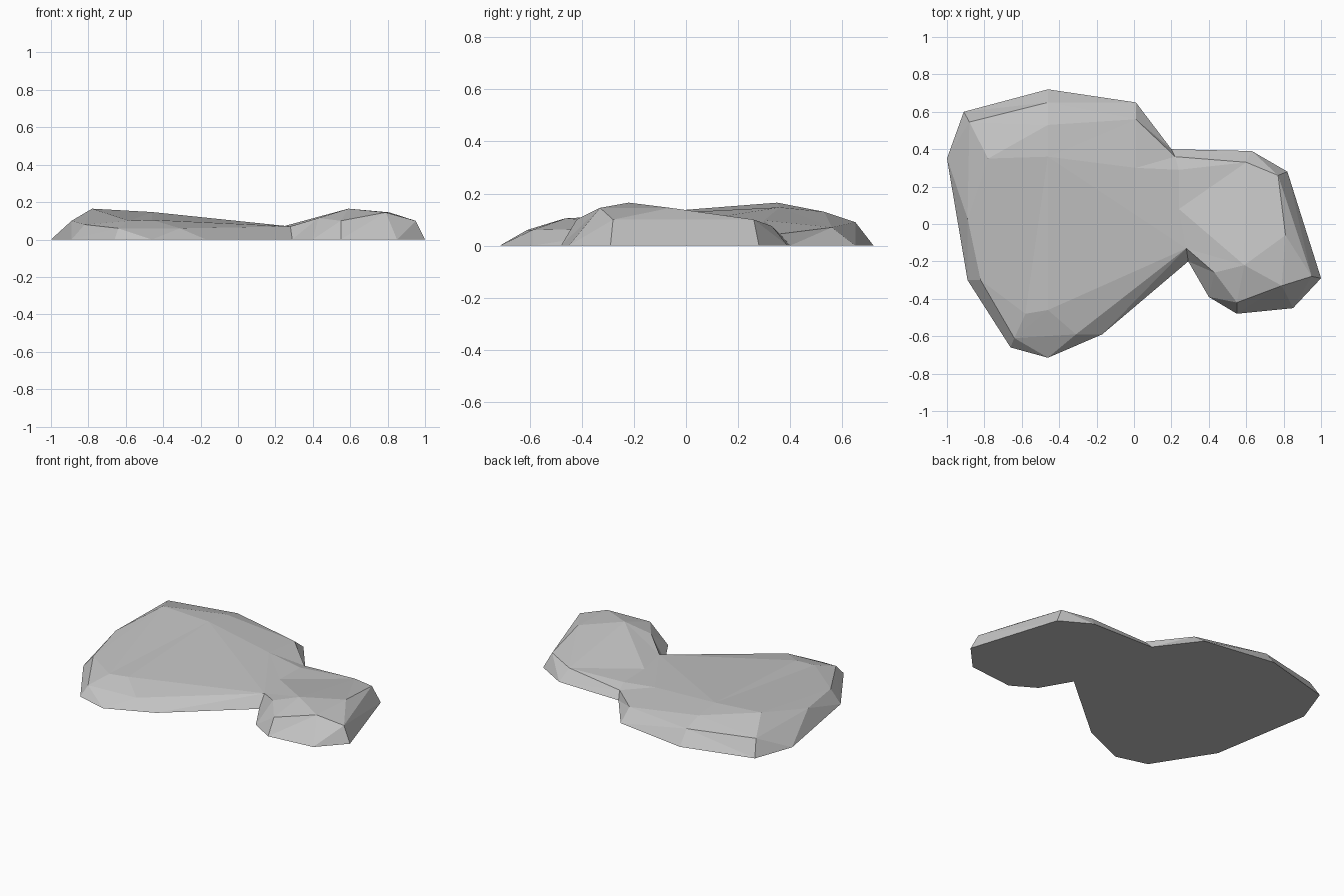
import bpy
import bmesh
from mathutils import Vector
from mathutils.geometry import delaunay_2d_cdt

# Remove the default cube
default_cube = bpy.data.objects.get("Cube")
if default_cube:
    bpy.data.objects.remove(default_cube, do_unlink=True)


def make_material(name, color):
    material = bpy.data.materials.new(name)
    material.use_nodes = True
    material.diffuse_color = color
    shader = material.node_tree.nodes["Principled BSDF"]
    shader.inputs["Base Color"].default_value = color
    shader.inputs["Roughness"].default_value = 0.9
    return material


def closed_loop(points):
    """Edges joining neighbouring points all the way round."""
    return list(zip(points, points[1:] + points[:1]))


def faceted_slab(name, base, creases, material):
    """Triangulate a height field over the base outline, then close the bottom."""
    edges = closed_loop(base) + creases
    points = list(dict.fromkeys(point for edge in edges for point in edge))
    index = {point: i for i, point in enumerate(points)}
    flat = [Vector(point[:2]) for point in points]
    pairs = [(index[start], index[end]) for start, end in edges]
    coords, _, faces, sources, _, _ = delaunay_2d_cdt(flat, pairs, [], 1, 1e-5)

    bm = bmesh.new()
    verts = []
    for co, source in zip(coords, sources):
        height = points[source[0]][2] if source else 0
        verts.append(bm.verts.new((co.x, co.y, height)))
    for face in faces:
        bm.faces.new([verts[i] for i in face])
    rim_edges = [edge for edge in bm.edges if edge.is_boundary]
    bmesh.ops.contextual_create(bm, geom=rim_edges)
    bmesh.ops.recalc_face_normals(bm, faces=bm.faces[:])

    mesh = bpy.data.meshes.new(name)
    bm.to_mesh(mesh)
    bm.free()
    mesh.materials.append(material)
    slab = bpy.data.objects.new(name, mesh)
    bpy.context.collection.objects.link(slab)
    return slab


# Ground outline, clockwise from the left
outline = [
    (-1, .35), (-.91, .6), (-.46, .72), (.01, .65),
    (.2, .4), (.63, .39), (.82, .28), (1, -.29),
    (.85, -.45), (.55, -.48), (.4, -.39), (.29, -.2),
    (-.17, -.59), (-.46, -.715), (-.66, -.66), (-.89, -.3),
]
base = [(x, y, 0) for x, y in outline]

# Upper shoulder of the large lobe
back_left = (-.88, .545, .1)
back_mid = (-.46, .65, .09)
back_right = (.01, .56, .07)
front_right = (-.31, -.59, .06)
front_left = (-.64, -.61, .06)
side_front = (-.82, -.3, .08)
side_mid = (-.89, .03, .1)

# Narrow waist between the lobes
waist_back = (.22, .36, .045)
waist_front = (.28, -.13, .07)

# Upper shoulder of the small lobe
small_back = (.6, .33, .075)
small_corner = (.77, .26, .1)
small_tip = (.95, -.28, .1)
small_ridge = (.79, -.33, .145)
small_front = (.55, -.42, .1)
small_notch = (.43, -.26, .115)

# Crown points inside the shoulders
peak = (-.78, .35, .165)
crown_back = (-.46, .53, .13)
crown_mid = (-.46, .36, .147)
crown_right = (.01, .3, .097)
crown_front = (-.58, -.48, .1)
crown_nose = (-.46, -.46, .105)
saddle_back = (.24, .29, .065)
saddle_front = (.24, .08, .07)
small_peak = (.59, -.22, .165)
small_side = (.81, -.06, .145)

shoulder = [
    back_left, back_mid, back_right, waist_back, small_back, small_corner,
    small_tip, small_ridge, small_front, small_notch, waist_front,
    front_right, front_left, side_front, side_mid,
]
small_plateau = [
    saddle_back, small_back, small_corner, small_side, small_peak, saddle_front,
]
large_plateau = [
    peak, crown_mid, waist_front, crown_nose, crown_front,
]
ridges = [
    (peak, back_left), (peak, crown_back), (peak, side_front),
    (crown_mid, crown_back), (crown_back, back_mid),
    (crown_mid, crown_right), (crown_right, back_right),
    (crown_right, waist_front), (waist_front, saddle_front),
    (small_peak, small_ridge), (small_side, small_tip),
    (small_peak, small_notch), (crown_front, front_left),
    (crown_nose, front_right),
]
creases = (closed_loop(shoulder) + closed_loop(small_plateau)
           + closed_loop(large_plateau) + ridges)

stone_gray = make_material("stone gray", (.55, .55, .55, 1))
faceted_slab("flat_rock", base, creases, stone_gray)
